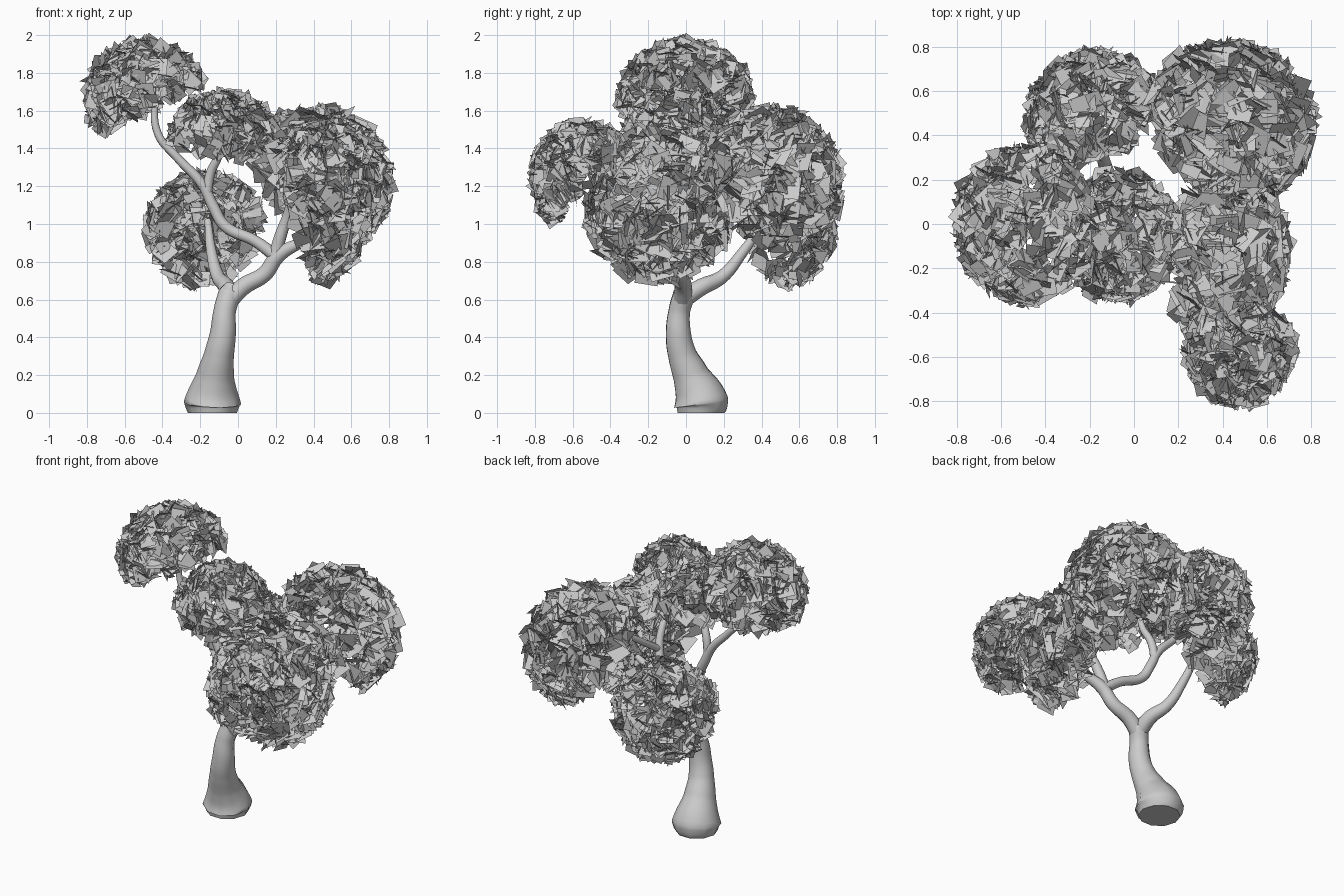
import bpy, bmesh, random
from mathutils import Vector

if "Cube" in bpy.data.objects:
    bpy.data.objects.remove(bpy.data.objects["Cube"])

random.seed(11)


def link(name, data):
    ob = bpy.data.objects.new(name, data)
    bpy.context.collection.objects.link(ob)
    return ob


def limb(name, points, sides=4):
    """Smooth tapering tube through (x, y, z, radius) points."""
    cu = bpy.data.curves.new(name, 'CURVE')
    cu.dimensions = '3D'
    cu.bevel_depth = 1.0
    cu.bevel_resolution = sides
    cu.resolution_u = 8
    cu.use_fill_caps = True
    sp = cu.splines.new('BEZIER')
    sp.bezier_points.add(len(points) - 1)
    for bp, (x, y, z, r) in zip(sp.bezier_points, points):
        bp.co = (x, y, z)
        bp.radius = r
        bp.handle_left_type = bp.handle_right_type = 'AUTO'
    ob = link(name, cu)
    bpy.ops.object.select_all(action='DESELECT')
    ob.select_set(True)
    bpy.context.view_layer.objects.active = ob
    bpy.ops.object.convert(target='MESH')
    bpy.ops.object.shade_smooth_by_angle(angle=1.0)


def rand_dir():
    return Vector([random.gauss(0, 1) for _ in range(3)]).normalized()


def leaf_clump(name, centre, radii, axis, count, cut=-0.05):
    """Open dome of square leaf cards: some lie on the dome, some stand up from it."""
    centre, radii, axis = Vector(centre), Vector(radii), Vector(axis).normalized()
    size = sum(radii) / 3
    bm = bmesh.new()
    made = 0
    while made < count:
        d = rand_dir()
        if d.dot(axis) < cut:
            continue
        made += 1
        h = size * random.uniform(0.125, 0.16)
        if random.random() < 0.5:       # lying card
            n = (d + rand_dir() * 0.8).normalized()
            u = n.cross(rand_dir()).normalized()
            depth = random.uniform(0.82, 0.93)
        else:                           # standing card
            u = (d + rand_dir() * 0.45).normalized()
            n = u.cross(rand_dir()).normalized()
            depth = random.uniform(0.78, 0.87)
        v = n.cross(u)
        p = centre + Vector([a * b * depth for a, b in zip(d, radii)])
        bm.faces.new([bm.verts.new(p + u * a * h + v * b * h)
                      for a, b in ((-1, -1), (1, -1), (1, 1), (-1, 1))])
    me = bpy.data.meshes.new(name)
    bm.to_mesh(me)
    bm.free()
    link(name, me)


# Trunk with a swollen foot
limb("trunk", [(-.135, .08, 0, .13), (-.135, .08, .055, .152), (-.12, .025, .2, .1),
               (-.1, -.02, .31, .079), (-.08, -.04, .42, .069), (-.07, -.035, .54, .059),
               (-.045, -.01, .63, .06), (-.03, 0, .68, .035)], 3)

# Main boughs
limb("back_bough", [(-.055, -.02, .6, .05), (-.06, .08, .665, .045), (-.105, .19, .72, .036),
                    (-.14, .3, .85, .028), (-.16, .42, 1.02, .018)])
limb("right_bough", [(-.055, -.02, .59, .05), (.03, -.015, .67, .046), (.14, -.03, .735, .042),
                     (.21, -.05, .83, .04), (.31, -.08, .89, .03), (.45, -.12, .94, .018)])
limb("front_branch", [(.19, -.045, .8, .036), (.22, -.06, .92, .033), (.27, -.1, 1.07, .026),
                      (.3, -.22, 1.25, .02), (.4, -.42, 1.33, .014)])
limb("right_back_branch", [(.265, -.09, 1.05, .022), (.31, .1, 1.18, .02),
                           (.4, .35, 1.35, .014)])
limb("left_branch", [(.2, -.045, .83, .034), (.09, -.03, .91, .03), (-.07, -.01, .99, .03),
                     (-.13, 0, 1.09, .03), (-.19, 0, 1.21, .027), (-.32, 0, 1.35, .023),
                     (-.425, 0, 1.48, .021), (-.44, 0, 1.7, .016)])
limb("middle_branch", [(-.165, 0, 1.16, .027), (-.145, -.01, 1.27, .025),
                       (-.1, -.04, 1.37, .021), (-.08, -.05, 1.5, .014)])

# Foliage clumps
leaf_clump("top_left_foliage", (-.49, 0, 1.67), (.33, .37, .315), (-.42, 0, .9), 560, -.2)
leaf_clump("middle_foliage", (-.08, -.05, 1.44), (.3, .31, .28), (.12, -.2, .95), 500, -.15)
leaf_clump("back_left_foliage", (-.17, .46, .965), (.33, .335, .32), (-.4, .8, .4), 540, -.15)
leaf_clump("right_back_foliage", (.42, .45, 1.22), (.4, .39, .42), (.5, .4, .6), 660, -.2)
leaf_clump("front_right_foliage", (.475, -.54, 1.24), (.26, .3, .325), (.05, -.75, .65), 460)
leaf_clump("right_foliage", (.335, -.12, 1.08), (.365, .42, .44), (.88, -.1, .35), 640)
